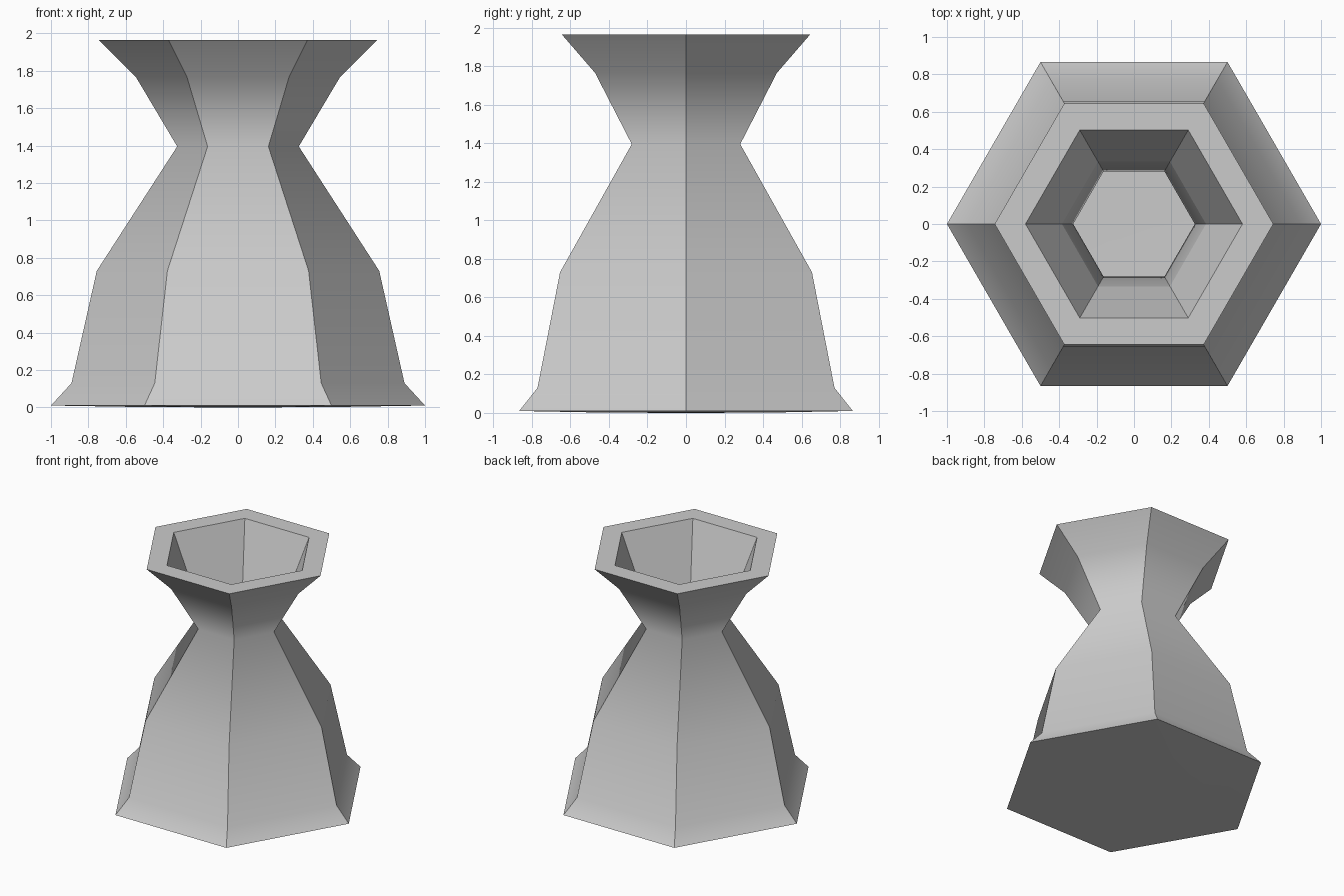
import bpy, bmesh
from math import sin, cos, tau

if "Cube" in bpy.data.objects:
    bpy.data.objects.remove(bpy.data.objects["Cube"])

SIDES = 6
# (radius, height, crisp ring): inside of the mouth, over the rim, down the outside, under the base
PROFILE = [
    (0.385, 1.50, True), (0.58, 1.965, True),
    (0.745, 1.965, True), (0.545, 1.765, False), (0.325, 1.395, False),
    (0.755, 0.73, False), (0.89, 0.13, False), (1.0, 0.01, True),
    (0.58, 0.003, False), (0.12, 0.0, False),
]


def hex_vase(name, profile):
    bm = bmesh.new()
    rings = [[bm.verts.new((r * cos(i * tau / SIDES), r * sin(i * tau / SIDES), z))
              for i in range(SIDES)] for r, z, _ in profile]
    # Walls between neighbouring rings
    for a, b in zip(rings, rings[1:]):
        for i in range(SIDES):
            j = (i + 1) % SIDES
            bm.faces.new((a[i], b[i], b[j], a[j]))
    # Closed underside
    bm.faces.new(rings[-1][::-1])
    bm.normal_update()
    # Smooth up and down each panel, crisp at panel corners, rim and base
    for f in bm.faces:
        f.smooth = True
    ring_of = {v: k for k, ring in enumerate(rings) for v in ring}
    for e in bm.edges:
        k, m = (ring_of[v] for v in e.verts)
        corner = k != m and max(k, m) <= 7
        e.smooth = not (corner or (k == m and profile[k][2]))
    mesh = bpy.data.meshes.new(name)
    bm.to_mesh(mesh)
    bm.free()
    obj = bpy.data.objects.new(name, mesh)
    bpy.context.collection.objects.link(obj)
    return obj


hex_vase("hexagonal_vase", PROFILE)
